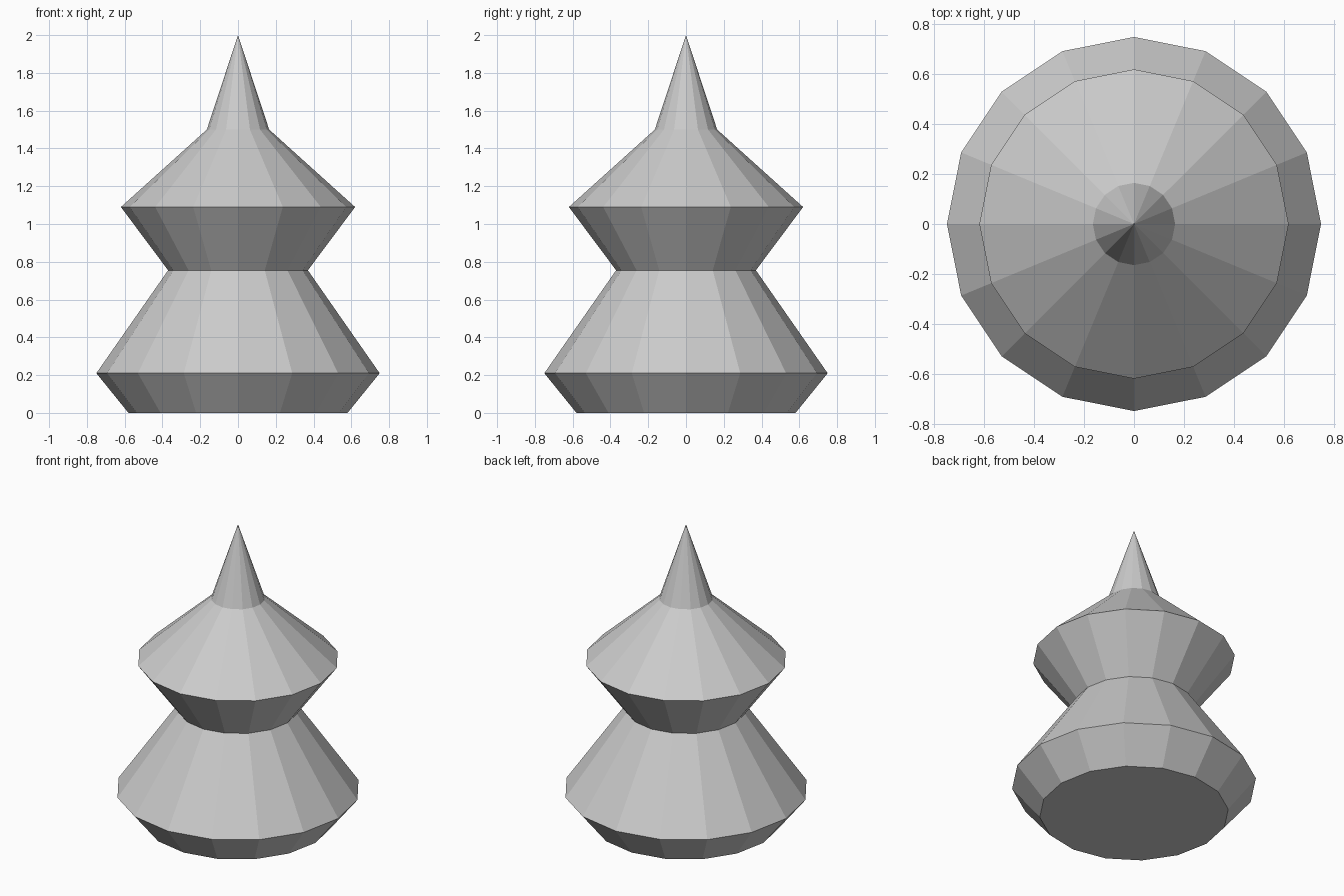
import bpy
import bmesh
import math

SIDES = 16

cube = bpy.data.objects.get("Cube")
if cube:
    bpy.data.objects.remove(cube, do_unlink=True)

grey = bpy.data.materials.new("plain_grey")
grey.use_nodes = True
colour = (0.6, 0.6, 0.6, 1.0)
grey.diffuse_color = colour
grey.node_tree.nodes["Principled BSDF"].inputs["Base Color"].default_value = colour


def lathe(name, profile, material):
    """Turn a (radius, height) profile into a closed faceted solid ending in a point."""
    bm = bmesh.new()
    rings = []
    for radius, z in profile[:-1]:
        rings.append([bm.verts.new((radius * math.cos(math.tau * i / SIDES),
                                    radius * math.sin(math.tau * i / SIDES), z))
                      for i in range(SIDES)])
    tip = bm.verts.new((0, 0, profile[-1][1]))
    bm.faces.new(list(reversed(rings[0])))
    for i in range(SIDES):
        j = (i + 1) % SIDES
        for low, high in zip(rings, rings[1:]):
            bm.faces.new((low[i], low[j], high[j], high[i]))
        bm.faces.new((rings[-1][i], rings[-1][j], tip))
    mesh = bpy.data.meshes.new(name)
    bm.to_mesh(mesh)
    bm.free()
    mesh.materials.append(material)
    obj = bpy.data.objects.new(name, mesh)
    bpy.context.collection.objects.link(obj)
    return obj


# Two flared tiers with a narrow waist, topped by a pointed spire
tiers = [
    (0.58, 0.0),     # foot
    (0.75, 0.21),    # lower rim
    (0.37, 0.755),   # waist
    (0.62, 1.09),    # upper rim
    (0.165, 1.5),    # spire base
    (0.0, 2.0),      # tip
]
lathe("tiered_spire", tiers, grey)
